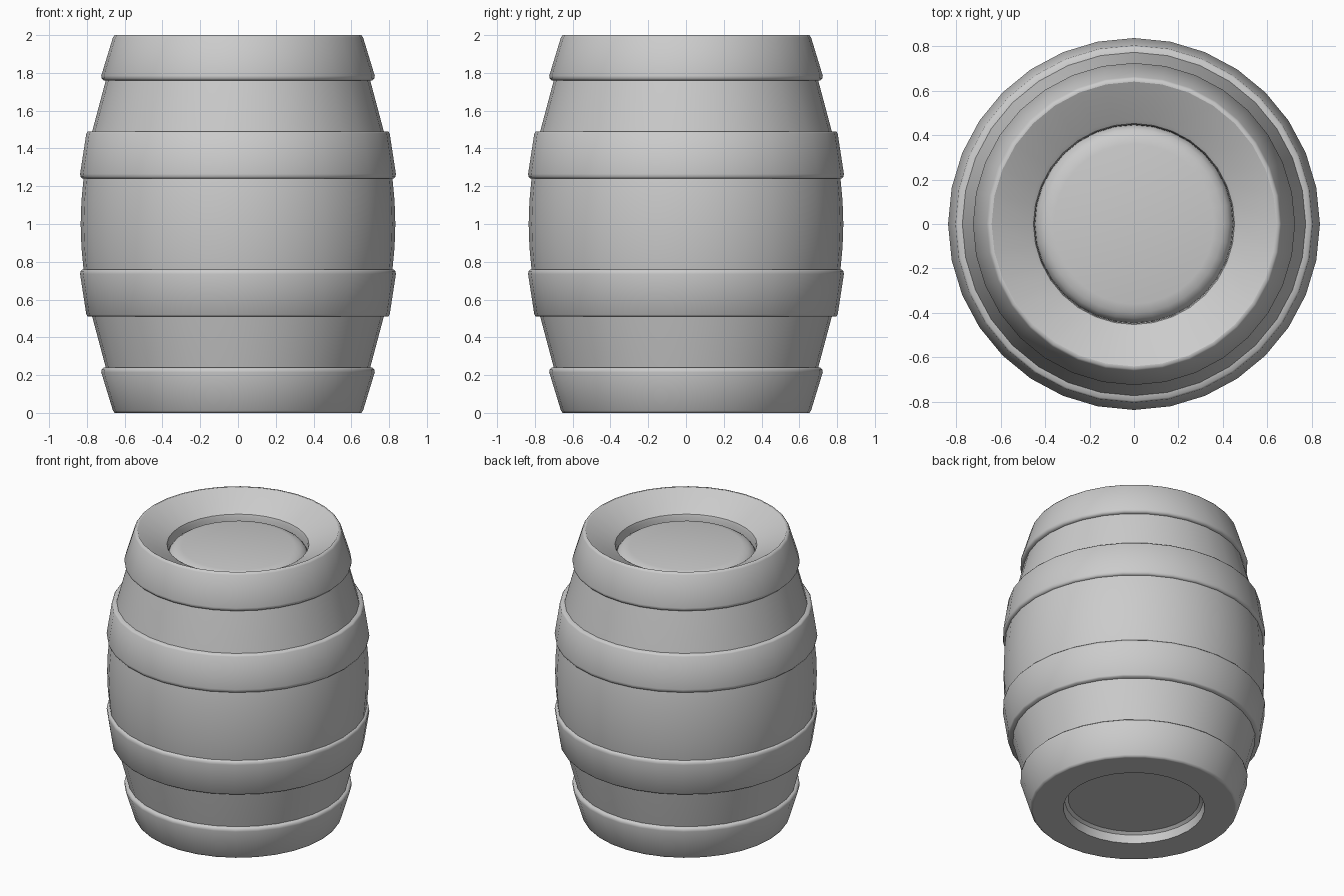
import bpy, bmesh, math

if "Cube" in bpy.data.objects:
    bpy.data.objects.remove(bpy.data.objects["Cube"])

SIDES = 32


def lathe(name, profile, angle=35):
    """Revolve (radius, z) points around z; radius 0 makes a pole."""
    bm = bmesh.new()
    rings = []
    for r, z in profile:
        if r == 0:
            rings.append([bm.verts.new((0, 0, z))] * SIDES)
        else:
            rings.append([bm.verts.new((r * math.cos(2 * math.pi * i / SIDES),
                                        r * math.sin(2 * math.pi * i / SIDES), z))
                          for i in range(SIDES)])
    for a, b in zip(rings, rings[1:]):
        for i in range(SIDES):
            j = (i + 1) % SIDES
            loop = list(dict.fromkeys((a[i], a[j], b[j], b[i])))
            bm.faces.new(loop)
    bmesh.ops.recalc_face_normals(bm, faces=bm.faces)
    mesh = bpy.data.meshes.new(name)
    bm.to_mesh(mesh)
    bm.free()
    obj = bpy.data.objects.new(name, mesh)
    bpy.context.collection.objects.link(obj)
    bpy.ops.object.select_all(action='DESELECT')
    obj.select_set(True)
    bpy.context.view_layer.objects.active = obj
    bpy.ops.object.shade_smooth_by_angle(angle=math.radians(angle))
    return obj


def flip(profile):
    return [(r, 2 - z) for r, z in profile]


# Barrel shell: recessed base, bulging staves, dished rim around the lid
staves = [(0.645, 0.0), (0.70, 0.24), (0.772, 0.51), (0.817, 0.75), (0.829, 0.88)]
base = [(0, 0.07), (0.42, 0.07), (0.44, 0.055), (0.45, 0.0)]
rim = [(0.47, 1.91), (0.452, 1.898), (0.447, 1.88), (0.445, 1.83)]
lathe("barrel_body", base + staves + [(0.833, 1.0)] + flip(staves)[::-1] + rim)

# Lid with a rounded edge, sunk inside the rim
lathe("lid", [(0.445, 1.82), (0.44, 1.84), (0.425, 1.86), (0.40, 1.876),
              (0.36, 1.885), (0, 1.885)])

# Hoops: lower pair, mirrored to the upper half
end_hoop = [(0.64, 0.0), (0.653, 0.0), (0.662, 0.012), (0.724, 0.215),
            (0.722, 0.23), (0.712, 0.24), (0.69, 0.24)]
mid_hoop = [(0.76, 0.51), (0.795, 0.51), (0.803, 0.52), (0.836, 0.735),
            (0.834, 0.75), (0.825, 0.76), (0.80, 0.76)]
for part, prof in (("end_hoop", end_hoop), ("middle_hoop", mid_hoop)):
    lathe("lower_" + part, prof, 60)
    lathe("upper_" + part, flip(prof), 60)
